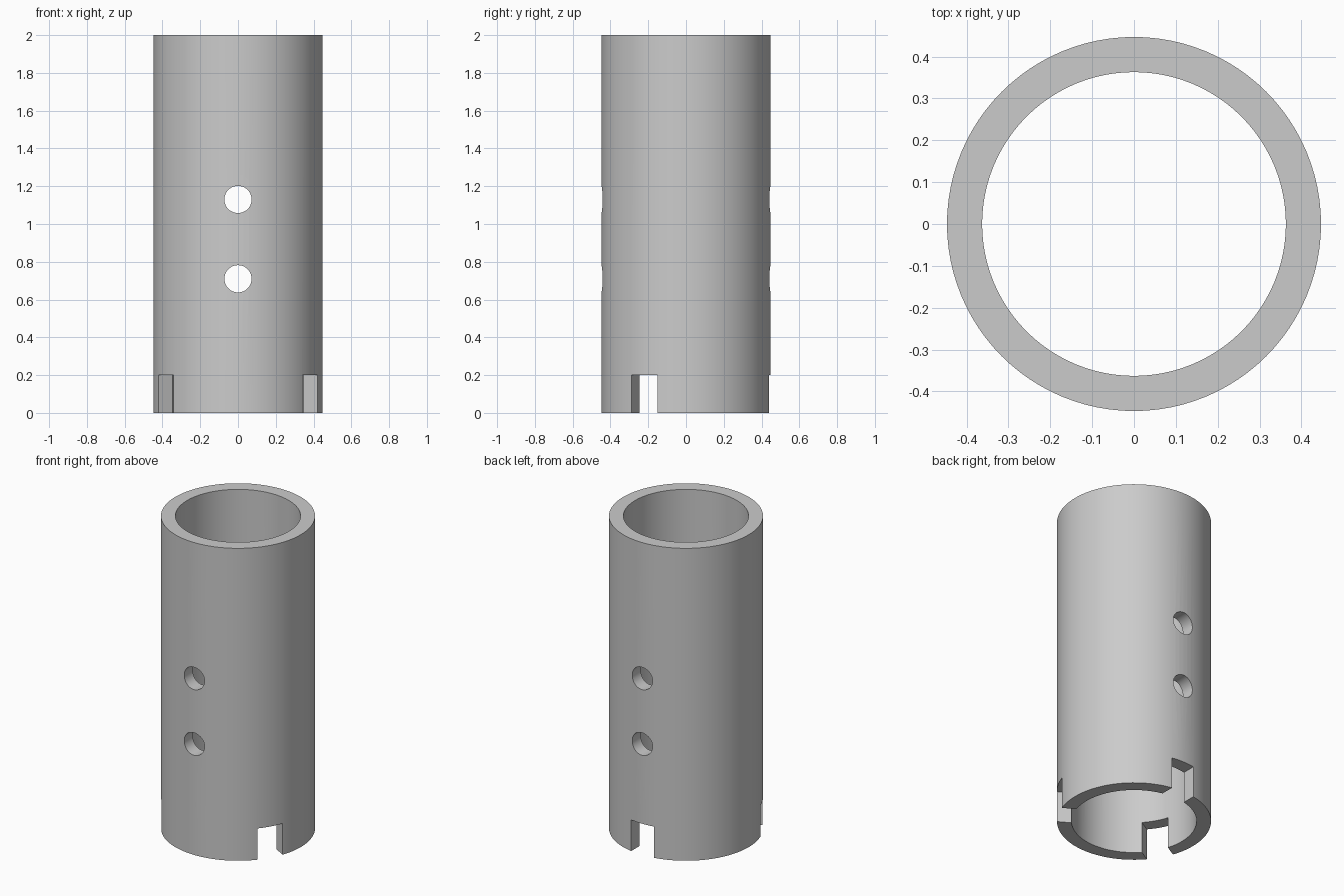
import bpy, math

cube = bpy.data.objects.get("Cube")
if cube:
    bpy.data.objects.remove(cube, do_unlink=True)

OUTER, INNER, HEIGHT = 0.447, 0.363, 2.0
SEGMENTS = 96

grey = bpy.data.materials.new("plain_grey")
grey.use_nodes = True
colour = (0.6, 0.6, 0.6, 1)
grey.diffuse_color = colour
grey.node_tree.nodes["Principled BSDF"].inputs["Base Color"].default_value = colour


def cylinder(name, radius, depth, location, rotation=(0, 0, 0), sides=SEGMENTS):
    bpy.ops.mesh.primitive_cylinder_add(vertices=sides, radius=radius, depth=depth,
                                        location=location, rotation=rotation)
    obj = bpy.context.object
    obj.name = name
    obj.data.materials.append(grey)
    return obj


def cut(target, cutter):
    cutter.hide_render = True
    mod = target.modifiers.new(cutter.name, 'BOOLEAN')
    mod.operation, mod.solver, mod.object = 'DIFFERENCE', 'EXACT', cutter
    bpy.context.view_layer.objects.active = target
    bpy.ops.object.modifier_apply(modifier=mod.name)
    bpy.data.objects.remove(cutter, do_unlink=True)


# Hollow tube
tube = cylinder("tube_body", OUTER, HEIGHT, (0, 0, HEIGHT / 2))
cut(tube, cylinder("bore_cutter", INNER, HEIGHT + 0.2, (0, 0, HEIGHT / 2)))

# Two cross holes through the front and back walls
for z in (0.71, 1.13):
    cut(tube, cylinder("hole_cutter", 0.072, 2, (0, 0, z), (math.pi / 2, 0, 0), 48))

# Three parallel-sided notches in the bottom rim
for degrees in (-30, 90, 210):
    a = math.radians(degrees)
    mid = (OUTER + INNER) / 2
    bpy.ops.mesh.primitive_cube_add(size=1, rotation=(0, 0, a),
                                    location=(mid * math.cos(a), mid * math.sin(a), 0))
    notch = bpy.context.object
    notch.name = "notch_cutter"
    notch.scale = (0.3, 0.161, 0.4)
    notch.data.materials.append(grey)
    bpy.context.view_layer.update()
    cut(tube, notch)

# Smooth walls with crisp rims
bpy.ops.object.select_all(action='DESELECT')
tube.select_set(True)
bpy.context.view_layer.objects.active = tube
bpy.ops.object.shade_smooth_by_angle(angle=math.radians(30))
